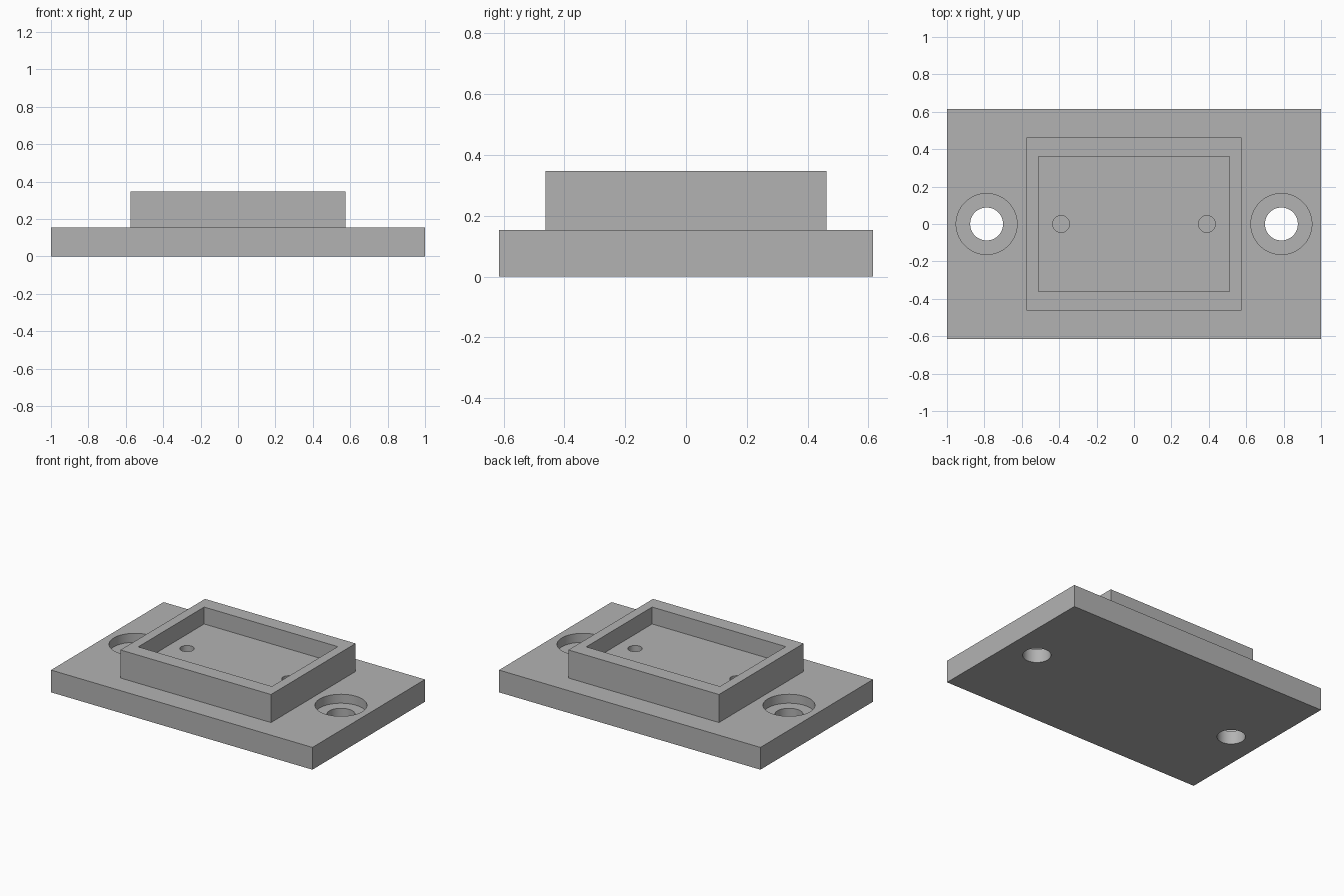
import bpy
import math

default = bpy.data.objects.get("Cube")
if default:
    bpy.data.objects.remove(default, do_unlink=True)

# Main heights
PLATE_TOP = 0.154
FRAME_TOP = 0.348
POCKET_FLOOR = 0.231
BORE_FLOOR = 0.092

grey = bpy.data.materials.new("plain grey")
grey.use_nodes = True
grey.diffuse_color = (0.45, 0.45, 0.45, 1)
grey.node_tree.nodes["Principled BSDF"].inputs["Base Color"].default_value = (0.45, 0.45, 0.45, 1)


def box(name, half_x, half_y, z0, z1):
    bpy.ops.mesh.primitive_cube_add(size=2, location=(0, 0, (z0 + z1) / 2))
    ob = bpy.context.object
    ob.name = name
    ob.scale = (half_x, half_y, (z1 - z0) / 2)
    bpy.ops.object.transform_apply(location=True, rotation=False, scale=True)
    ob.data.materials.append(grey)
    return ob


def cylinder(name, x, radius, z0, z1):
    bpy.ops.mesh.primitive_cylinder_add(vertices=64, radius=radius, depth=z1 - z0,
                                        location=(x, 0, (z0 + z1) / 2))
    ob = bpy.context.object
    ob.name = name
    ob.data.materials.append(grey)
    return ob


def combine(target, tool, operation):
    mod = target.modifiers.new(tool.name, "BOOLEAN")
    mod.operation = operation
    mod.solver = "EXACT"
    mod.object = tool
    bpy.context.view_layer.objects.active = target
    bpy.ops.object.modifier_apply(modifier=mod.name)
    bpy.data.objects.remove(tool, do_unlink=True)


# Base plate with the raised rectangular housing
plate = box("mounting_plate", 1.0, 0.615, 0, PLATE_TOP)
combine(plate, box("raised_housing", 0.576, 0.462, 0.1, FRAME_TOP), "UNION")

# Rectangular pocket in the housing
combine(plate, box("pocket", 0.511, 0.36, POCKET_FLOOR, 0.5), "DIFFERENCE")

# Counterbored screw holes at the ends and blind holes in the pocket floor
for side in (-1, 1):
    combine(plate, cylinder("counterbore", side * 0.788, 0.163, BORE_FLOOR, 0.3), "DIFFERENCE")
    combine(plate, cylinder("screw_hole", side * 0.788, 0.088, -0.1, 0.3), "DIFFERENCE")
    combine(plate, cylinder("blind_hole", side * 0.39, 0.045, PLATE_TOP, 0.3), "DIFFERENCE")

# Smooth bores, crisp edges
bpy.ops.object.select_all(action="DESELECT")
plate.select_set(True)
bpy.context.view_layer.objects.active = plate
bpy.ops.object.shade_smooth_by_angle(angle=math.radians(30))
